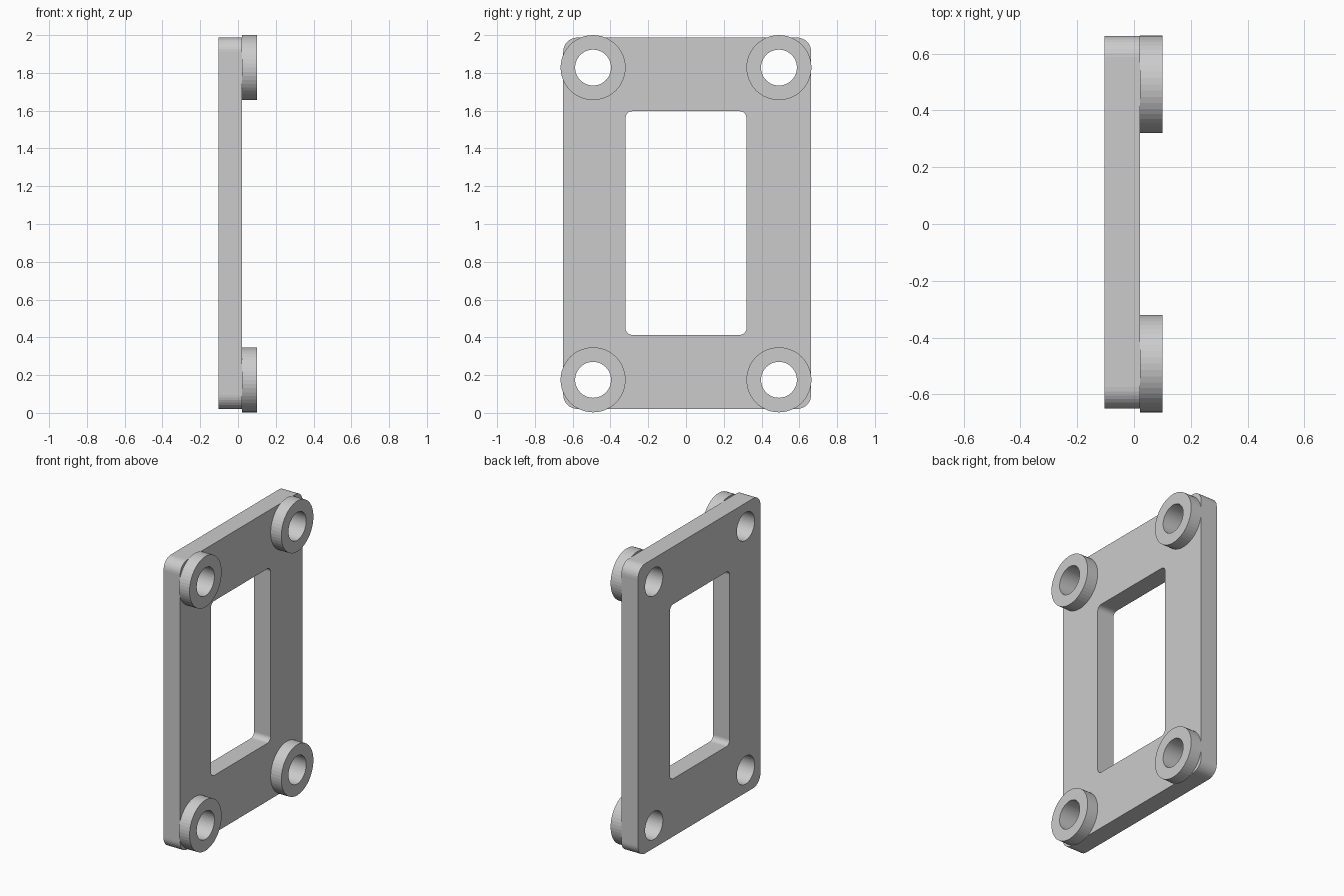
import bpy
import bmesh
from math import sin, cos, pi, tau
from mathutils import Matrix

if "Cube" in bpy.data.objects:
    bpy.data.objects.remove(bpy.data.objects["Cube"], do_unlink=True)

grey = bpy.data.materials.new("light_grey")
grey.use_nodes = True
grey.diffuse_color = (0.6, 0.6, 0.6, 1)
grey.node_tree.nodes["Principled BSDF"].inputs["Base Color"].default_value = (0.6, 0.6, 0.6, 1)

# Profiles are drawn in (y, z) and extruded along x
TO_WORLD = Matrix(((0, 0, 1, 0), (1, 0, 0, 0), (0, 1, 0, 0), (0, 0, 0, 1)))


def circle(y, z, r, n=48):
    return [(y + r * cos(tau * i / n), z + r * sin(tau * i / n)) for i in range(n)]


def rounded_rect(y0, y1, z0, z1, r, steps=8):
    corners = ((y1 - r, z1 - r), (y0 + r, z1 - r), (y0 + r, z0 + r), (y1 - r, z0 + r))
    return [(cy + r * cos(a), cz + r * sin(a))
            for k, (cy, cz) in enumerate(corners)
            for a in ((k + i / steps) * pi / 2 for i in range(steps + 1))]


def extruded(name, loops, x0, x1):
    """Extrude an outline with holes from x0 to x1."""
    curve = bpy.data.curves.new(name, "CURVE")
    curve.dimensions = "2D"
    curve.fill_mode = "BOTH"
    curve.extrude = (x1 - x0) / 2
    for loop in loops:
        spline = curve.splines.new("POLY")
        spline.points.add(len(loop) - 1)
        for point, (y, z) in zip(spline.points, loop):
            point.co = (y, z, 0, 1)
        spline.use_cyclic_u = True
    temp = bpy.data.objects.new(name + "_outline", curve)
    bpy.context.collection.objects.link(temp)
    bpy.context.view_layer.update()
    depsgraph = bpy.context.evaluated_depsgraph_get()
    mesh = bpy.data.meshes.new_from_object(temp.evaluated_get(depsgraph))
    bpy.data.objects.remove(temp, do_unlink=True)

    # Weld the caps to the walls and orient the solid
    bm = bmesh.new()
    bm.from_mesh(mesh)
    bmesh.ops.remove_doubles(bm, verts=bm.verts, dist=0.0001)
    bmesh.ops.transform(bm, matrix=Matrix.Translation(((x0 + x1) / 2, 0, 0)) @ TO_WORLD, verts=bm.verts)
    bmesh.ops.recalc_face_normals(bm, faces=bm.faces)
    for face in bm.faces:
        face.smooth = False
        face.material_index = 0
    bm.to_mesh(mesh)
    bm.free()
    mesh.name = name
    mesh.materials.clear()
    mesh.materials.append(grey)
    obj = bpy.data.objects.new(name, mesh)
    bpy.context.collection.objects.link(obj)
    return obj


HOLE_R, WASHER_R = 0.095, 0.172
centres = {f"{v}_{h}": (y, z)
           for v, z in (("lower", 0.175), ("upper", 1.828))
           for h, y in (("front", -0.492), ("back", 0.492))}

# Plate with a window and four bolt holes
outline = rounded_rect(-0.65, 0.663, 0.021, 1.987, 0.075)
window = rounded_rect(-0.32, 0.32, 0.413, 1.597, 0.035)
holes = [circle(y, z, HOLE_R) for y, z in centres.values()]
extruded("plate", [outline, window] + holes, -0.104, 0.021)

# Washers on the right-hand face
for place, (y, z) in centres.items():
    extruded(f"washer_{place}", [circle(y, z, WASHER_R), circle(y, z, HOLE_R)], 0.021, 0.101)
